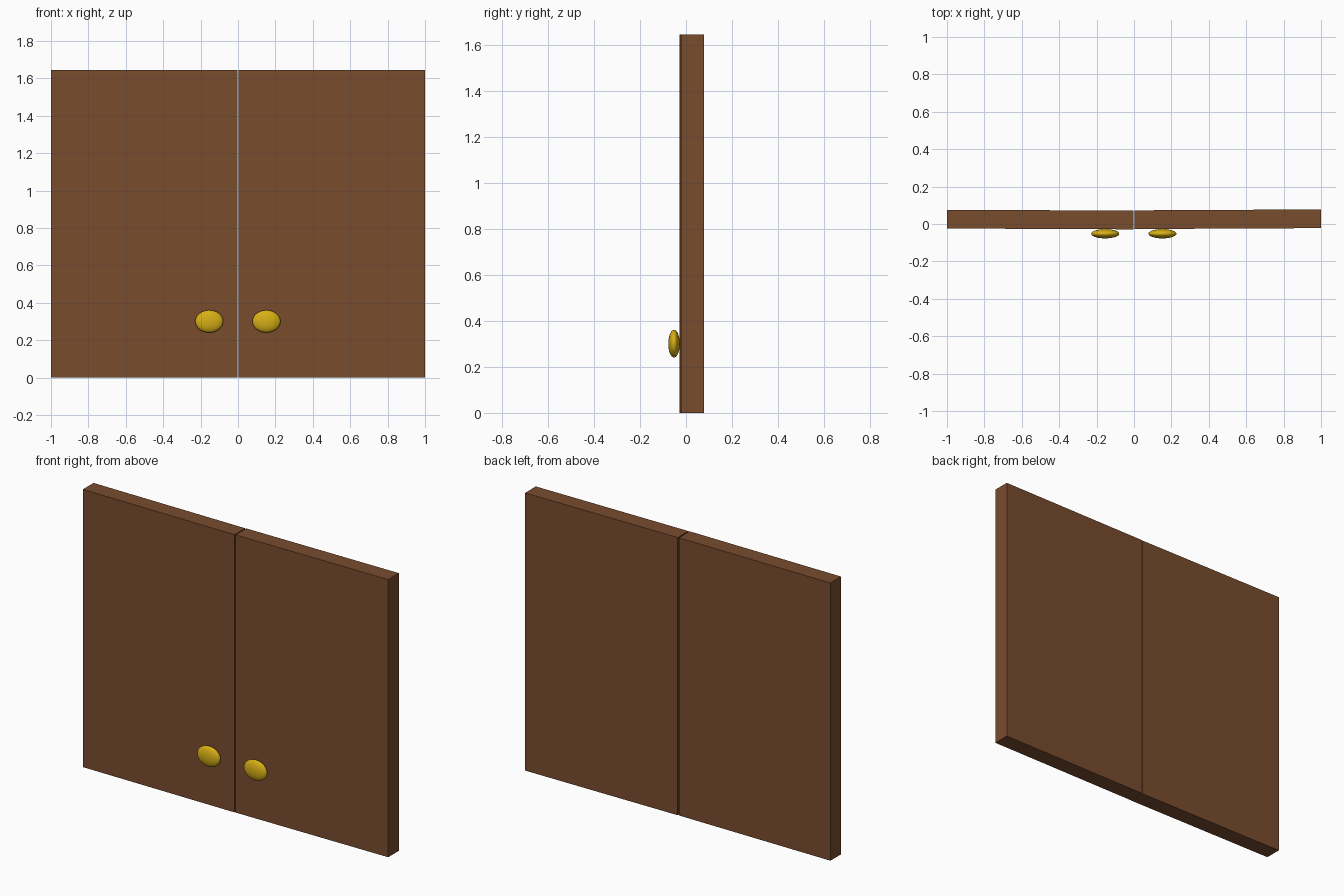
import bpy, bmesh, math
from mathutils import Matrix

if "Cube" in bpy.data.objects:
    bpy.data.objects.remove(bpy.data.objects["Cube"])

H = 1.645     # door height
T = 0.10      # door thickness
GAP = 0.003   # half of the gap between the doors


def material(name, rgb):
    m = bpy.data.materials.new(name)
    m.diffuse_color = (*rgb, 1)
    m.use_nodes = True
    m.node_tree.nodes["Principled BSDF"].inputs["Base Color"].default_value = m.diffuse_color
    return m


brown = material("brown wood", (0.19, 0.072, 0.027))
gold = material("gold brass", (0.68, 0.43, 0.008))


def make(name, bm, mat):
    me = bpy.data.meshes.new(name)
    bmesh.ops.recalc_face_normals(bm, faces=bm.faces)
    bm.to_mesh(me)
    bm.free()
    me.materials.append(mat)
    ob = bpy.data.objects.new(name, me)
    bpy.context.collection.objects.link(ob)
    return ob


# door slab: very slightly swung, so the front plane shifts from seam to hinge
def door(name, side, y_seam, y_hinge):
    plan = [(side * GAP, y_seam), (side, y_hinge),
            (side, y_hinge + T), (side * GAP, y_seam + T)]
    bm = bmesh.new()
    f = bm.faces.new([bm.verts.new((x, y, 0)) for x, y in plan])
    ext = bmesh.ops.extrude_face_region(bm, geom=[f])
    top = [v for v in ext["geom"] if isinstance(v, bmesh.types.BMVert)]
    bmesh.ops.translate(bm, verts=top, vec=(0, 0, H))
    make(name, bm, brown)


# flattened oval knob
def knob(name, x):
    bm = bmesh.new()
    mat = (Matrix.Translation((x, -0.052, 0.301))
           @ Matrix.Diagonal((0.075, 0.025, 0.06, 1)))
    bmesh.ops.create_uvsphere(bm, u_segments=32, v_segments=16, radius=1, matrix=mat)
    for f in bm.faces:
        f.smooth = True
    make(name, bm, gold)


door("left_door", -1, -0.0285, -0.024)
door("right_door", 1, -0.027, -0.022)
knob("left_knob", -0.154)
knob("right_knob", 0.152)
